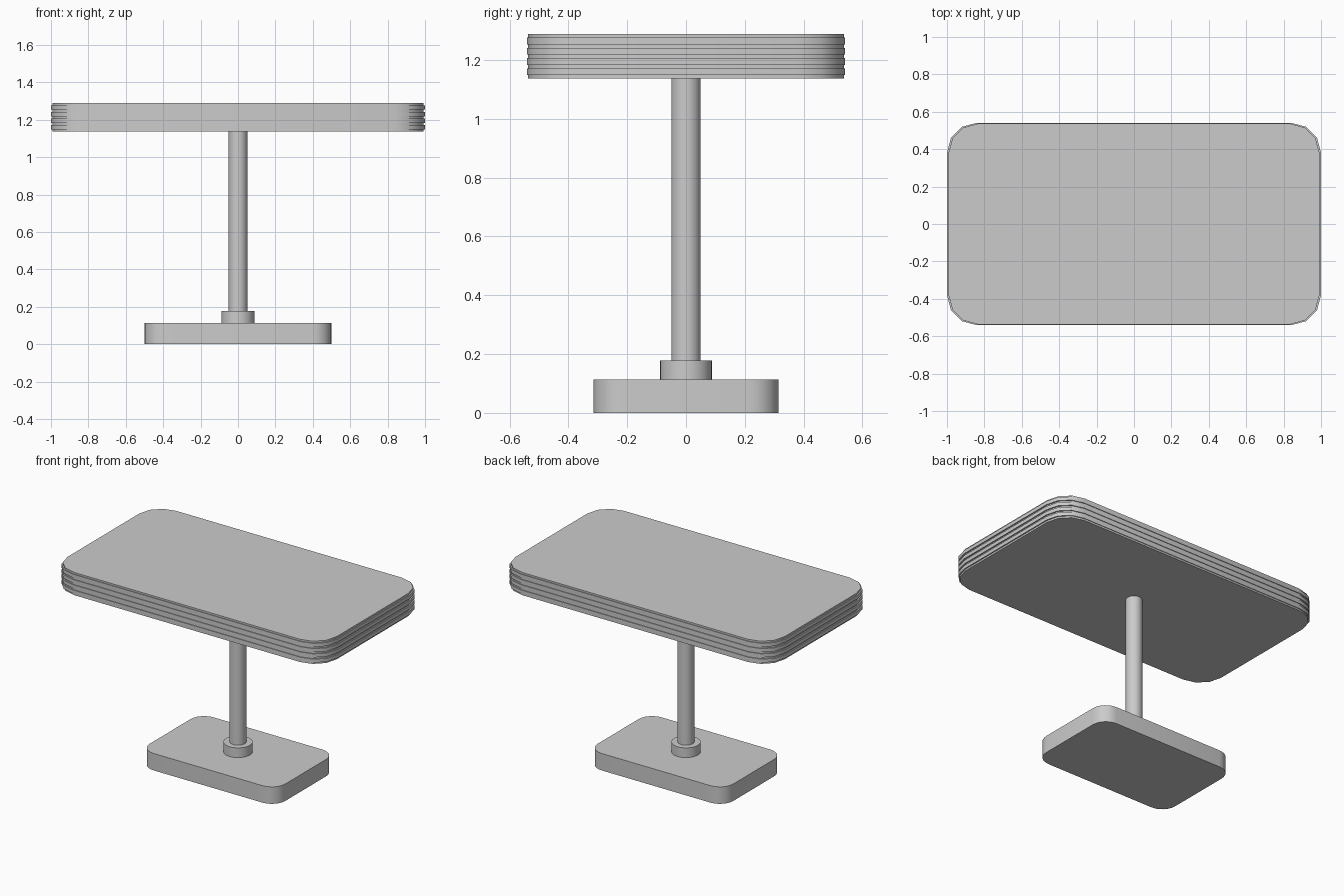
import bpy, bmesh, math

if "Cube" in bpy.data.objects:
    bpy.data.objects.remove(bpy.data.objects["Cube"])


def rounded_outline(hx, hy, r, segs):
    """Counter-clockwise rounded rectangle."""
    pts = []
    for i, (sx, sy) in enumerate([(1, 1), (-1, 1), (-1, -1), (1, -1)]):
        for k in range(segs + 1):
            a = math.pi / 2 * (i + k / segs)
            pts.append((sx * (hx - r) + r * math.cos(a),
                        sy * (hy - r) + r * math.sin(a)))
    return pts


def stack(name, outline, levels):
    """Loft an outline through (z, scale) levels and cap both ends."""
    bm = bmesh.new()
    rings = [[bm.verts.new((x * s, y * s, z)) for x, y in outline] for z, s in levels]
    n = len(outline)
    for a, b in zip(rings, rings[1:]):
        for i in range(n):
            j = (i + 1) % n
            bm.faces.new((a[i], a[j], b[j], b[i]))
    bm.faces.new(rings[0][::-1])
    bm.faces.new(rings[-1])
    me = bpy.data.meshes.new(name)
    bm.to_mesh(me)
    bm.free()
    ob = bpy.data.objects.new(name, me)
    bpy.context.collection.objects.link(ob)
    bpy.ops.object.select_all(action='DESELECT')
    ob.select_set(True)
    bpy.context.view_layer.objects.active = ob
    bpy.ops.object.shade_smooth_by_angle(angle=math.radians(35))
    return ob


def circle(r, n=32):
    return [(r * math.cos(2 * math.pi * i / n), r * math.sin(2 * math.pi * i / n))
            for i in range(n)]


# Pedestal: base plate, collar and pole
stack("base_plate", rounded_outline(0.5, 0.315, 0.1, 6), [(0, 1), (0.113, 1)])
stack("pole_collar", circle(0.088), [(0.113, 1), (0.178, 1)])
stack("pole", circle(0.05), [(0.113, 1), (1.14, 1)])

# Table top with four raised bands around its edge
groove, band, inset = 0.0115, 0.0235, 0.992
z = 1.137
levels = [(z, inset)]
for _ in range(4):
    z += groove
    levels += [(z, inset), (z, 1)]
    z += band
    levels += [(z, 1), (z, inset)]
levels.append((z + groove, inset))
stack("table_top", rounded_outline(1.0, 0.541, 0.16, 3), levels)
